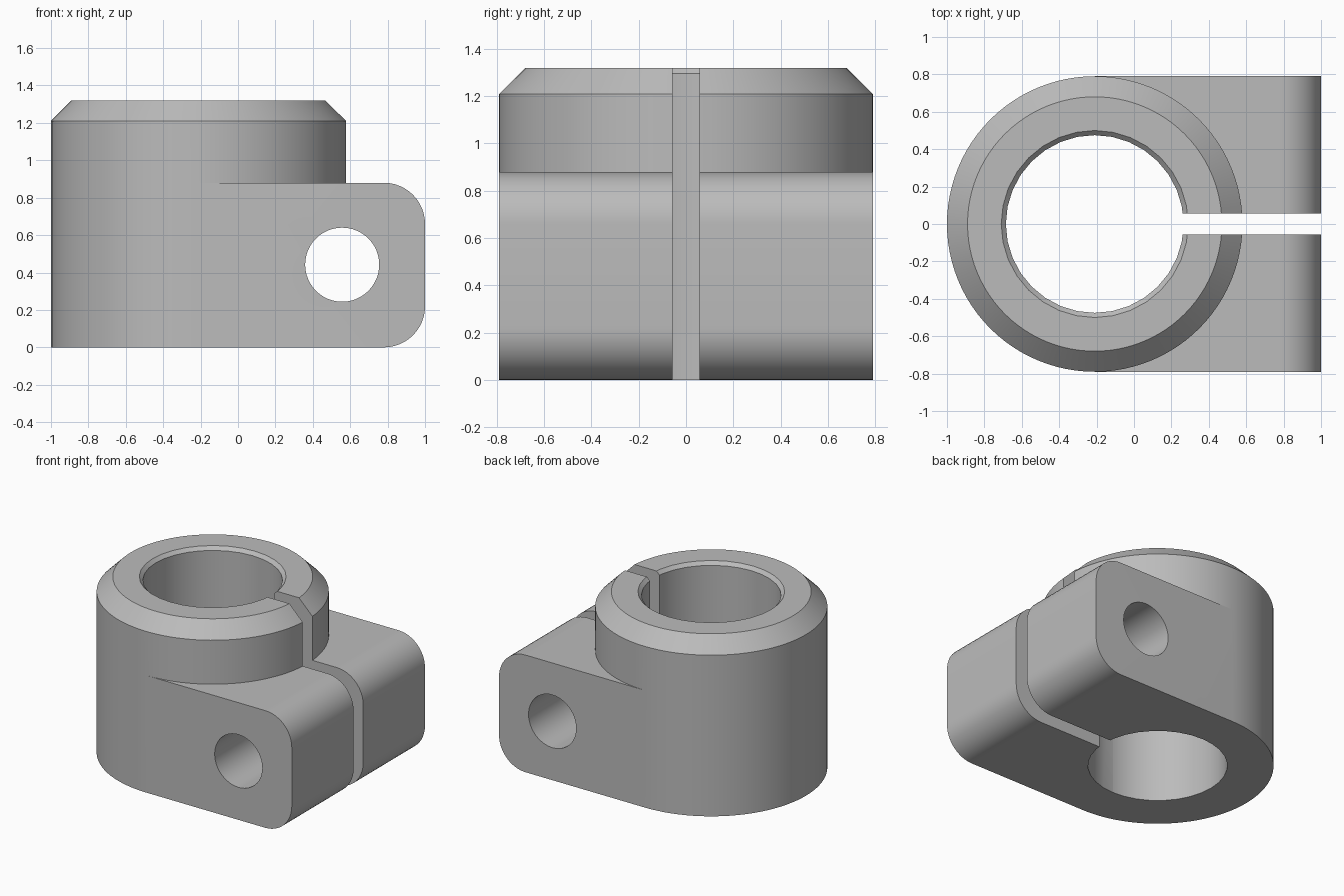
import bpy, bmesh
from math import cos, sin, pi, radians

cube = bpy.data.objects.get("Cube")
if cube:
    bpy.data.objects.remove(cube, do_unlink=True)

CX = -0.21          # collar axis
R, BORE = 0.79, 0.475
TOP, EAR_TOP = 1.32, 0.88

steel = bpy.data.materials.new("plain grey")
steel.use_nodes = True
GREY = (0.5, 0.5, 0.5, 1)
steel.diffuse_color = GREY
steel.node_tree.nodes["Principled BSDF"].inputs["Base Color"].default_value = GREY


def finish(name, bm):
    bmesh.ops.recalc_face_normals(bm, faces=bm.faces)
    mesh = bpy.data.meshes.new(name)
    bm.to_mesh(mesh)
    bm.free()
    mesh.materials.append(steel)
    obj = bpy.data.objects.new(name, mesh)
    bpy.context.collection.objects.link(obj)
    return obj


def lathe(name, profile, n):
    """Solid of revolution about the collar axis from (radius, z) points."""
    bm = bmesh.new()
    rings = [[bm.verts.new((CX + r * cos(2 * pi * i / n), r * sin(2 * pi * i / n), z))
              for i in range(n)] for r, z in profile]
    for a, b in zip(rings, rings[1:]):
        for i in range(n):
            j = (i + 1) % n
            bm.faces.new((a[i], a[j], b[j], b[i]))
    bm.faces.new(rings[0])
    bm.faces.new(rings[-1])
    return finish(name, bm)


def prism(name, outline, half_depth):
    """Extrude an (x, z) outline along y, centred on y = 0."""
    bm = bmesh.new()
    face = bm.faces.new([bm.verts.new((x, -half_depth, z)) for x, z in outline])
    ext = bmesh.ops.extrude_face_region(bm, geom=[face])
    verts = [v for v in ext["geom"] if isinstance(v, bmesh.types.BMVert)]
    bmesh.ops.translate(bm, verts=verts, vec=(0, 2 * half_depth, 0))
    return finish(name, bm)


def arc(cx, cz, r, start, end, n):
    return [(cx + r * cos(radians(start + (end - start) * i / n)),
             cz + r * sin(radians(start + (end - start) * i / n))) for i in range(n + 1)]


def combine(target, tool, operation):
    mod = target.modifiers.new(operation.lower(), "BOOLEAN")
    mod.operation, mod.object, mod.solver = operation, tool, "EXACT"
    bpy.context.view_layer.objects.active = target
    bpy.ops.object.modifier_apply(modifier=mod.name)
    bpy.data.objects.remove(tool, do_unlink=True)


# Chamfered collar
clamp = lathe("split_clamp_collar", [(R, 0), (R, 1.21), (R - 0.11, TOP)], 96)

# Clamping ears with rounded outer edges
ROUND = 0.22
ears = prism("ears", [(CX, 0)] + arc(1 - ROUND, ROUND, ROUND, -90, 0, 12)
             + arc(1 - ROUND, EAR_TOP - ROUND, ROUND, 0, 90, 12) + [(CX, EAR_TOP)], R)
combine(clamp, ears, "UNION")

# Bore with a small lead-in at the top
bore = lathe("bore_cutter", [(BORE, -0.1), (BORE, TOP - 0.025), (BORE + 0.025, TOP),
                             (BORE + 0.025, TOP + 0.1)], 32)
combine(clamp, bore, "DIFFERENCE")

# Clamping slot
slot = prism("slot_cutter", [(CX, -0.2), (1.2, -0.2), (1.2, 1.5), (CX, 1.5)], 0.057)
combine(clamp, slot, "DIFFERENCE")

# Screw hole through both ears
hole = prism("hole_cutter", arc(0.557, 0.442, 0.198, 0, 360, 48)[:-1], 1)
combine(clamp, hole, "DIFFERENCE")

# Smooth curved walls, crisp edges
bpy.ops.object.select_all(action="DESELECT")
clamp.select_set(True)
bpy.context.view_layer.objects.active = clamp
bpy.ops.object.shade_smooth_by_angle(angle=radians(30))
